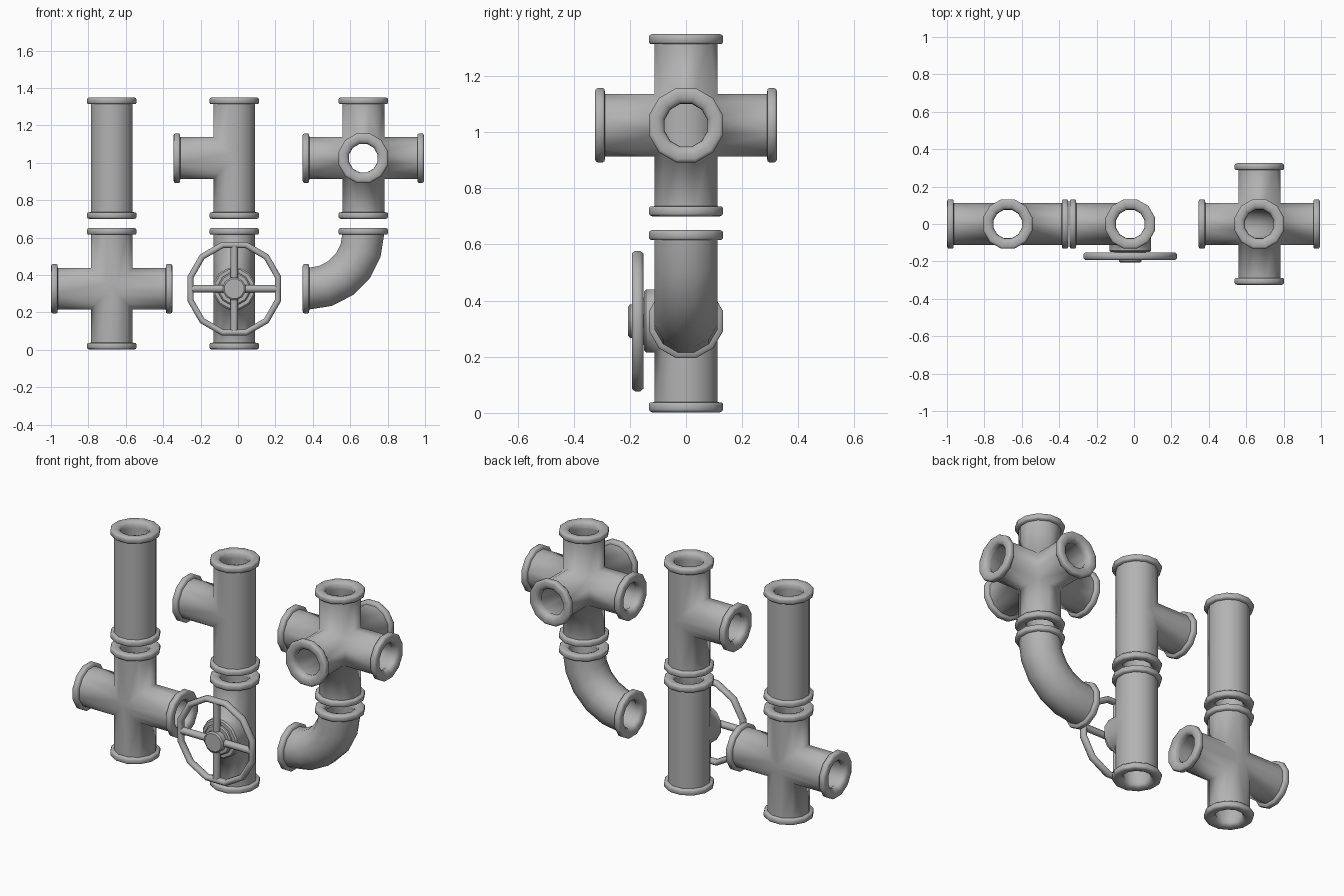
import bpy
import bmesh
from math import cos, sin, pi, radians
from mathutils import Vector, Matrix

cube = bpy.data.objects.get("Cube")
if cube:
    bpy.data.objects.remove(cube, do_unlink=True)

SIDES = 12
WALL, BORE, REACH = 0.112, 0.08, 0.325
UP, DOWN = Vector((0, 0, 1)), Vector((0, 0, -1))
LEFT, RIGHT = Vector((1, 0, 0)), Vector((-1, 0, 0))
FRONT, BACK = Vector((0, -1, 0)), Vector((0, 1, 0))

metal = bpy.data.materials.new("grey_metal")
metal.use_nodes = True
metal.diffuse_color = (0.45, 0.45, 0.45, 1)
metal.node_tree.nodes["Principled BSDF"].inputs["Base Color"].default_value = metal.diffuse_color


def ring(bm, radius, matrix, sides=SIDES):
    """Polygon ring, flat sides on the axes; radius is measured to the flats."""
    r = radius / cos(pi / sides)
    angles = [(i + 0.5) * 2 * pi / sides for i in range(sides)]
    return [bm.verts.new(matrix @ Vector((r * cos(a), r * sin(a), 0))) for a in angles]


def skin(bm, rings, closed):
    pairs = list(zip(rings, rings[1:]))
    if closed:
        pairs.append((rings[-1], rings[0]))
    else:
        bm.faces.new(rings[0])
        bm.faces.new(rings[-1])
    for a, b in pairs:
        n = len(a)
        for i in range(n):
            j = (i + 1) % n
            bm.faces.new((a[i], a[j], b[j], b[i]))


def lathe(bm, profile, origin, direction, closed=True, sides=SIDES):
    """Revolve (radius, distance along direction) pairs."""
    frame = Matrix.Translation(origin) @ direction.to_track_quat('Z', 'Y').to_matrix().to_4x4()
    skin(bm, [ring(bm, r, frame @ Matrix.Translation((0, 0, d)), sides) for r, d in profile], closed)


def finish(bm, name, angle):
    bmesh.ops.remove_doubles(bm, verts=bm.verts, dist=0.0005)
    bmesh.ops.recalc_face_normals(bm, faces=bm.faces)
    mesh = bpy.data.meshes.new(name)
    bm.to_mesh(mesh)
    bm.free()
    mesh.materials.append(metal)
    obj = bpy.data.objects.new(name, mesh)
    bpy.context.collection.objects.link(obj)
    bpy.ops.object.select_all(action='DESELECT')
    obj.select_set(True)
    bpy.context.view_layer.objects.active = obj
    bpy.ops.object.shade_smooth_by_angle(angle=radians(angle))
    return obj


def flange(name, tip, direction):
    """Rounded collar whose outer face sits at tip."""
    profile = [(0.076, 0.037), (0.077, 0.016), (0.086, 0.005), (0.1, 0), (0.12, 0),
               (0.129, 0.004), (0.132, 0.01), (0.132, 0.029), (0.128, 0.035), (0.105, 0.037)]
    bm = bmesh.new()
    lathe(bm, [(r, -d) for r, d in profile], tip, direction)
    finish(bm, name, 60)


def fitting(name, centre, arms, flanged):
    """Hollow branches mitred together along the planes between their directions."""
    whole = bmesh.new()
    for d in arms:
        end = 0.14 if d not in flanged else REACH - 0.015
        bm = bmesh.new()
        lathe(bm, [(WALL, -0.15), (WALL, end), (BORE, end), (BORE, -0.15)], Vector(), d)
        # drop the closing wall along the axis, the mitre cuts replace it
        for other in arms:
            if other is not d:
                geom = bm.verts[:] + bm.edges[:] + bm.faces[:]
                bmesh.ops.bisect_plane(bm, geom=geom, dist=0.00001, plane_co=(0, 0, 0),
                                       plane_no=d - other, clear_inner=True)
        part = bpy.data.meshes.new("branch")
        bm.to_mesh(part)
        bm.free()
        whole.from_mesh(part)
        bpy.data.meshes.remove(part)
    bmesh.ops.translate(whole, verts=whole.verts, vec=centre)
    finish(whole, name, 80)
    for i, d in enumerate(flanged):
        flange(f"{name}_flange_{i + 1}", centre + d * REACH, d)


LOW, HIGH = 0.327, 1.025
COL_R, COL_M, COL_L = -0.675, -0.02, 0.67

# Right column: four-way cross with a straight pipe above
fitting("cross_pipe", Vector((COL_R, 0, LOW)), [UP, DOWN, LEFT, RIGHT], [UP, DOWN, LEFT, RIGHT])
fitting("straight_pipe", Vector((COL_R, 0, HIGH)), [UP, DOWN], [UP, DOWN])

# Middle column: valve with a tee above
valve = Vector((COL_M, 0, LOW))
fitting("valve_body", valve, [UP, DOWN, FRONT], [UP, DOWN])
fitting("tee_pipe", Vector((COL_M, 0, HIGH)), [UP, DOWN, RIGHT], [UP, DOWN, RIGHT])

# Left column: six-way junction
all_ways = [UP, DOWN, LEFT, RIGHT, FRONT, BACK]
fitting("six_way_pipe", Vector((COL_L, 0, HIGH)), all_ways, all_ways)

# Left column: elbow swept through a quarter turn
BEND, STEPS = 0.295, 5
pivot = Vector((COL_L - BEND, 0, LOW + BEND))
frames = []
for i in range(STEPS + 1):
    a = i / STEPS * pi / 2
    frames.append(Matrix.Translation(pivot) @ Matrix.Rotation(-a, 4, 'Y')
                  @ Matrix.Translation((0, 0, -BEND)) @ Matrix.Rotation(pi / 2, 4, 'Y'))
bm = bmesh.new()
skin(bm, [ring(bm, WALL, f) for f in frames] + [ring(bm, BORE, f) for f in reversed(frames)], True)
finish(bm, "elbow_pipe", 60)
flange("elbow_flange_top", Vector((COL_L, 0, LOW + REACH)), UP)
flange("elbow_flange_side", Vector((COL_L - REACH, 0, LOW)), RIGHT)

# Valve bonnet cap, collar and hub
for name, profile in (
        ("bonnet_cap", [(WALL, 0.125), (WALL, 0.142), (0.104, 0.15)]),
        ("hub_collar", [(0.085, 0.145), (0.085, 0.16), (0.078, 0.167)]),
        ("wheel_hub", [(0.06, 0.15), (0.06, 0.199), (0.052, 0.206)])):
    bm = bmesh.new()
    lathe(bm, profile, valve, FRONT, closed=False)
    finish(bm, name, 40)

# Handwheel rim and spokes
bm = bmesh.new()
lathe(bm, [(0.218, 0.163), (0.227, 0.152), (0.241, 0.152), (0.25, 0.163),
           (0.25, 0.182), (0.241, 0.193), (0.227, 0.193), (0.218, 0.182)], valve, FRONT)
finish(bm, "wheel_rim", 60)
bm = bmesh.new()
for d in (UP, DOWN, LEFT, RIGHT):
    lathe(bm, [(0.019, 0.04), (0.019, 0.228)], valve + FRONT * 0.173, d, closed=False, sides=8)
finish(bm, "wheel_spokes", 60)
